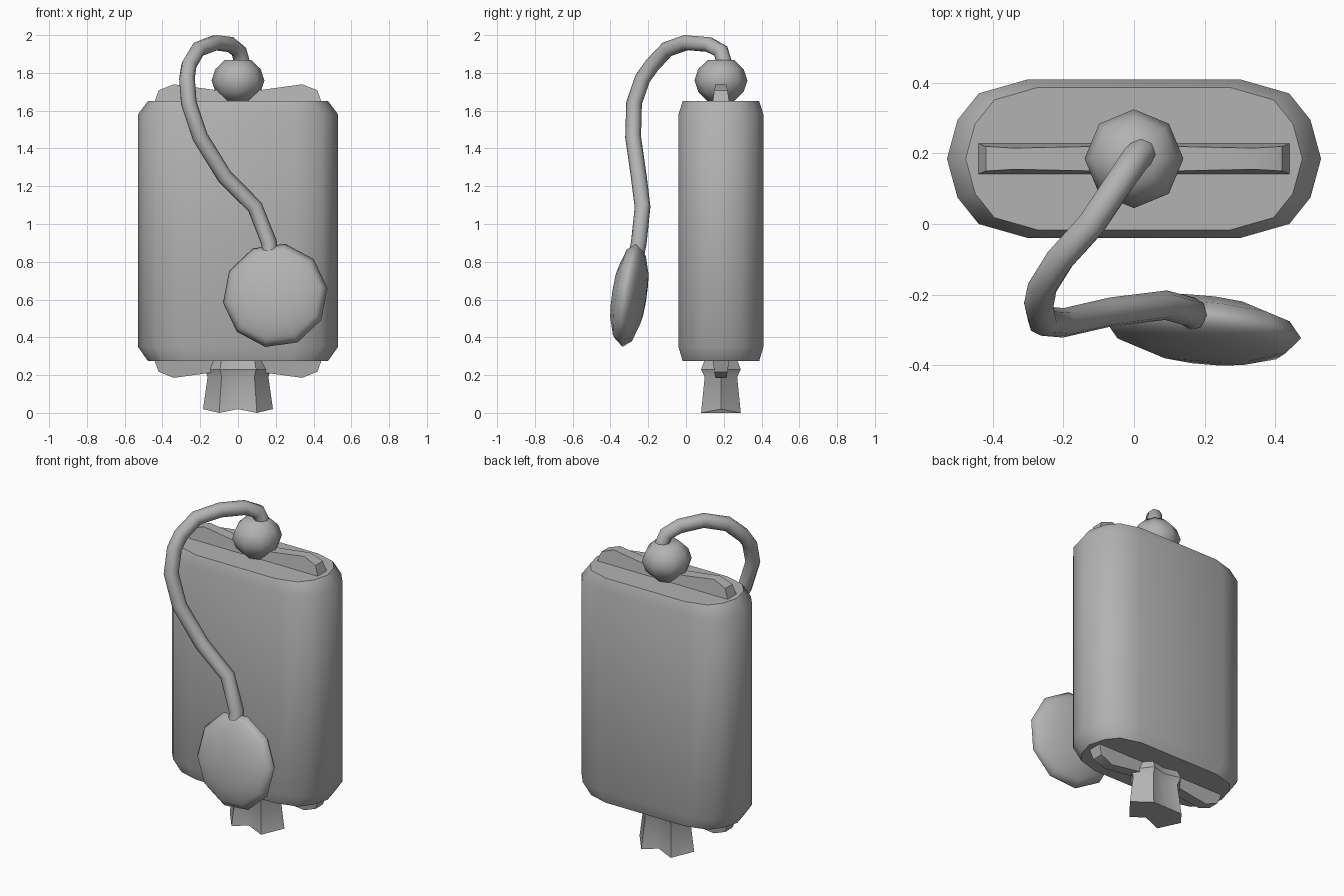
import bpy
import bmesh
from math import cos, sin, pi, radians
from mathutils import Vector, Euler

cube = bpy.data.objects.get("Cube")
if cube:
    bpy.data.objects.remove(cube, do_unlink=True)

GREY = (0.45, 0.45, 0.45, 1)
grey = bpy.data.materials.new("plain grey")
grey.use_nodes = True
grey.diffuse_color = GREY
grey.node_tree.nodes["Principled BSDF"].inputs["Base Color"].default_value = GREY

MID_Y = 0.185    # depth axis of the body
MID_Z = 0.9625   # mid height of the body


def finish(name, bm, angle=50):
    bmesh.ops.recalc_face_normals(bm, faces=bm.faces)
    mesh = bpy.data.meshes.new(name)
    bm.to_mesh(mesh)
    bm.free()
    obj = bpy.data.objects.new(name, mesh)
    bpy.context.collection.objects.link(obj)
    mesh.materials.append(grey)
    bpy.ops.object.select_all(action='DESELECT')
    obj.select_set(True)
    bpy.context.view_layer.objects.active = obj
    bpy.ops.object.shade_smooth_by_angle(angle=radians(angle))
    return obj


def loft(name, rings, angle=50):
    """Skin a stack of equal-length point rings and cap both ends."""
    bm = bmesh.new()
    rows = [[bm.verts.new(p) for p in ring] for ring in rings]
    n = len(rows[0])
    for a, b in zip(rows, rows[1:]):
        for i in range(n):
            j = (i + 1) % n
            bm.faces.new((a[i], a[j], b[j], b[i]))
    bm.faces.new(rows[0])
    bm.faces.new(rows[-1])
    return finish(name, bm, angle)


def mirrored(quarter):
    """Mirror a quarter outline (from +x towards +y) into a closed loop."""
    half = quarter + [(-x, y) for x, y in reversed(quarter)]
    return half + [(x, -y) for x, y in reversed(half) if y > 0]


# Main body: rounded oblong with a small bevel at top and bottom
outline = mirrored([(0.53, 0), (0.5, 0.11), (0.44, 0.185), (0.3, 0.225)])
levels = [(0.275, 0.9), (0.35, 1), (1.58, 1), (1.65, 0.9)]
loft("body", [[(x * s, MID_Y + y * s, z) for x, y in outline] for z, s in levels])

# Thin seam plates peeking out above and below the body
seam = [(0.47, 0.6), (0.44, 0.69), (0.42, 0.745), (0.34, 0.777), (0.13, 0.748)]
seam += [(-x, z) for x, z in reversed(seam)]
for name, side in (("top_seam", 1), ("bottom_seam", -1)):
    loft(name, [[(x, MID_Y + s * (0.03 + 0.15 * (0.777 - z)), MID_Z + side * z)
                 for x, z in seam] for s in (-1, 1)], 30)

# Round knob on top
knob = [(1.65, 0.07), (1.7, 0.12), (1.76, 0.14), (1.82, 0.12), (1.868, 0.07)]
loft("knob", [[(r * cos(i * pi / 4), MID_Y + r * sin(i * pi / 4), z)
               for i in range(8)] for z, r in knob])

# Flared spout below, with a scalloped lower rim
rim = mirrored([(0.185, 0), (0.1, 0.105), (0, 0.08)])
rim = list(dict.fromkeys(rim))
spout = [(0.3, 0.85, 0.75), (0.23, 0.95, 1), (0.19, 0.87, 0.82), (0, 1, 1)]
loft("spout", [[(x * sx, MID_Y + y * sy,
                 z + (0.02 if z == 0 and abs(x) != 0.1 else 0)) for x, y in rim]
               for z, sx, sy in spout], 35)

# Hose looping from the knob over the front down to the paddle
path = [(0.025, 0.205, 1.84), (0.005, 0.185, 1.915), (-0.04, 0.12, 1.95),
        (-0.12, 0, 1.96), (-0.21, -0.1, 1.925), (-0.26, -0.18, 1.84),
        (-0.27, -0.23, 1.77), (-0.26, -0.275, 1.64), (-0.2, -0.28, 1.46),
        (-0.07, -0.25, 1.25), (0.09, -0.23, 1.09), (0.165, -0.25, 0.9),
        (0.17, -0.27, 0.8)]
path = [Vector(p) for p in path]
rings = []
normal = Vector((1, 0, 0))
for i, p in enumerate(path):
    tangent = (path[min(i + 1, len(path) - 1)] - path[max(i - 1, 0)]).normalized()
    normal = (normal - tangent * normal.dot(tangent)).normalized()
    side = tangent.cross(normal)
    rings.append([p + 0.042 * (normal * cos(k * pi / 4) + side * sin(k * pi / 4))
                  for k in range(8)])
loft("hose", rings, 60)

# Flattened round paddle at the hose end, leaning forward at the bottom
bm = bmesh.new()
bmesh.ops.create_uvsphere(bm, u_segments=10, v_segments=6, radius=1)
paddle = finish("paddle", bm, 60)
paddle.scale = (0.28, 0.28, 0.09)
paddle.rotation_euler = Euler((radians(90 - 8.5), radians(-10), radians(-6)), 'XYZ')
paddle.location = (0.197, -0.3, 0.622)
paddle.rotation_euler = (Euler((radians(81.5), 0, radians(-6))).to_matrix()
                         @ Euler((0, 0, radians(-10))).to_matrix()).to_euler()
